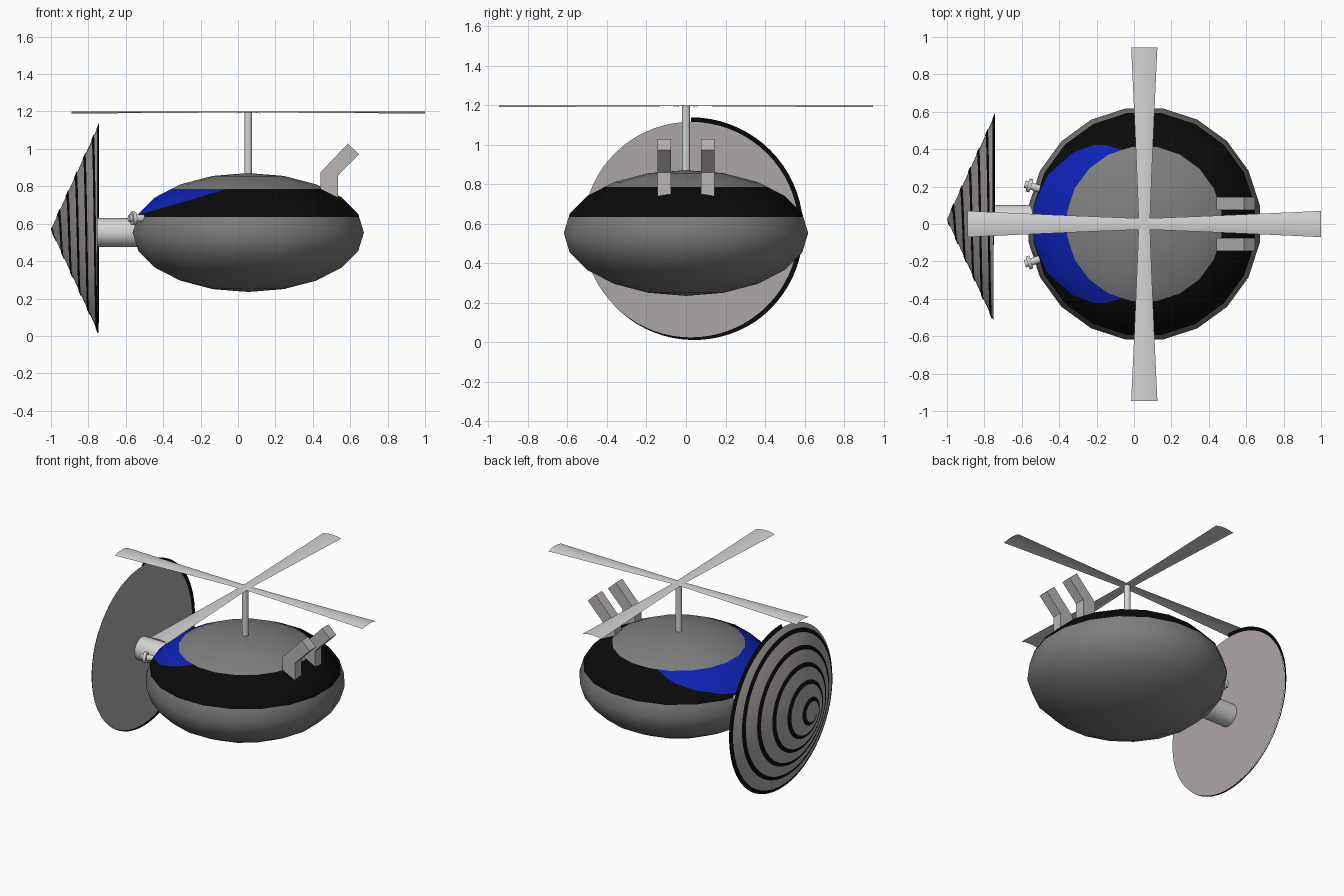
import bpy, bmesh, math
from mathutils import Vector, Matrix

if "Cube" in bpy.data.objects:
    bpy.data.objects.remove(bpy.data.objects["Cube"])


def mat(name, r, g, b):
    m = bpy.data.materials.new(name)
    m.diffuse_color = (r, g, b, 1)
    m.use_nodes = True
    m.node_tree.nodes["Principled BSDF"].inputs["Base Color"].default_value = m.diffuse_color
    return m


GREY = mat("hull_grey", 0.21, 0.21, 0.21)
BLACK = mat("black", 0.003, 0.003, 0.003)
BLUE = mat("window_blue", 0.004, 0.016, 0.46)
WARM = mat("warm_grey", 0.42, 0.39, 0.385)
LIGHT = mat("light_grey", 0.66, 0.66, 0.66)
PIPE = mat("exhaust_grey", 0.48, 0.46, 0.455)

CX, CZ = 0.055, 0.553          # hull centre
DY, DZ, DR = 0.025, 0.57, 0.545  # cone centre and radius


def finish(name, bm, mats, angle=40):
    bmesh.ops.recalc_face_normals(bm, faces=bm.faces)
    me = bpy.data.meshes.new(name)
    bm.to_mesh(me)
    bm.free()
    ob = bpy.data.objects.new(name, me)
    bpy.context.collection.objects.link(ob)
    for m in mats:
        me.materials.append(m)
    if angle:
        bpy.ops.object.select_all(action='DESELECT')
        ob.select_set(True)
        bpy.context.view_layer.objects.active = ob
        bpy.ops.object.shade_smooth_by_angle(angle=math.radians(angle))
    return ob


def add_rod(bm, a, b, r1, r2, seg):
    a, b = Vector(a), Vector(b)
    rot = (b - a).to_track_quat('Z', 'Y').to_matrix().to_4x4()
    bmesh.ops.create_cone(bm, cap_ends=True, segments=seg, radius1=r1, radius2=r2,
                          depth=(b - a).length,
                          matrix=Matrix.Translation((a + b) / 2) @ rot)


def rod(name, a, b, r1, r2, seg, m):
    bm = bmesh.new()
    add_rod(bm, a, b, r1, r2, seg)
    return finish(name, bm, [m])


# Hull: flattened sphere, cut at the colour boundaries
bm = bmesh.new()
bmesh.ops.create_uvsphere(bm, u_segments=20, v_segments=10, radius=1,
                          matrix=Matrix.Translation((CX, 0, CZ))
                          @ Matrix.Diagonal((0.626, 0.626, 0.318, 1))
                          @ Matrix.Rotation(math.radians(9), 4, 'Z'))
Z_LOW, Z_HIGH = 0.635, 0.785
slant_p = Vector((-0.06, 0, Z_HIGH))
slant_n = Vector((-(Z_HIGH - 0.645), 0, 0.48)).normalized()
for p, n in (((0, 0, Z_LOW), (0, 0, 1)), ((0, 0, Z_HIGH), (0, 0, 1)), (slant_p, slant_n)):
    bmesh.ops.bisect_plane(bm, geom=bm.verts[:] + bm.edges[:] + bm.faces[:],
                           plane_co=p, plane_no=n, dist=1e-5)
for f in bm.faces:
    c = f.calc_center_median()
    if Z_LOW < c.z < Z_HIGH:
        f.material_index = 2 if (c - slant_p).dot(slant_n) > 0 else 1
finish("hull", bm, [GREY, BLACK, BLUE], 60)

# Rotor mast and two full-span cambered blades
rod("rotor_mast", (CX, 0, 0.82), (CX, 0, 1.195), 0.021, 0.021, 20, LIGHT)


def blade(name, turn):
    bm = bmesh.new()
    n, k, half = 16, 8, 0.945
    rows = []
    for i in range(n + 1):
        s = -1 + 2 * i / n
        hw = 0.03 + 0.04 * abs(s) ** 1.1
        rows.append([bm.verts.new((s * half, hw * t, 1.199 - 0.010 * t * t * (hw / 0.07)))
                     for t in (-1 + 2 * j / k for j in range(k + 1))])
    for a, b in zip(rows, rows[1:]):
        for j in range(k):
            bm.faces.new((a[j], a[j + 1], b[j + 1], b[j]))
    bmesh.ops.solidify(bm, geom=bm.faces[:], thickness=0.002)
    bmesh.ops.transform(bm, verts=bm.verts,
                        matrix=Matrix.Translation((CX, 0, 0)) @ Matrix.Rotation(turn, 4, 'Z'))
    finish(name, bm, [LIGHT])


blade("rotor_blade_long", 0)
blade("rotor_blade_cross", math.pi / 2)

# Tail boom and cone
rod("tail_boom", (-0.76, 0.025, 0.553), (-0.50, 0.025, 0.553), 0.077, 0.077, 32, LIGHT)
rod("tail_cone", (-0.75, DY, DZ), (-1.0, DY, DZ), DR, 0, 72, WARM)

# Spiral stripe lying on the cone, starting outside the top of its rim
bm = bmesh.new()
prev = None
STEPS, TURNS = 72, 5.85
for i in range(int(STEPS * TURNS) + 1):
    turn = i / STEPS
    a = turn * 2 * math.pi
    r = 0.555 - 0.1 * max(0, turn - 0.4)
    w = min(0.013, r * 0.5)
    pair = []
    for q in (r - w, r + w):
        x = -0.754 - 0.25 * (1 - q / DR)
        pair.append(bm.verts.new((max(x, -1.0), DY + q * math.sin(a), DZ + q * math.cos(a))))
    if prev:
        bm.faces.new((prev[0], prev[1], pair[1], pair[0]))
    prev = pair
finish("cone_spiral", bm, [BLACK])

# Bent exhaust pipes
PROFILE = [(0.44, 0.74), (0.44, 0.873), (0.587, 1.028), (0.647, 0.972),
           (0.535, 0.858), (0.535, 0.735)]
for name, y in (("exhaust_front", -0.11), ("exhaust_back", 0.11)):
    bm = bmesh.new()
    face = bm.faces.new([bm.verts.new((x, y - 0.035, z)) for x, z in PROFILE])
    ext = bmesh.ops.extrude_face_region(bm, geom=[face])
    bmesh.ops.translate(bm, vec=(0, 0.07, 0),
                        verts=[v for v in ext["geom"] if isinstance(v, bmesh.types.BMVert)])
    finish(name, bm, [PIPE], 0)

# Small lamps either side of the boom
for name, s in (("lamp_front", -1), ("lamp_back", 1)):
    bm = bmesh.new()
    d = Vector((-0.95, 0.31 * s, 0)).normalized()
    c = Vector((-0.557, 0.205 * s, 0.628))
    add_rod(bm, c - d * 0.06, c + d * 0.028, 0.02, 0.02, 16)
    add_rod(bm, c - d * 0.008, c + d * 0.012, 0.036, 0.036, 16)
    finish(name, bm, [LIGHT])
